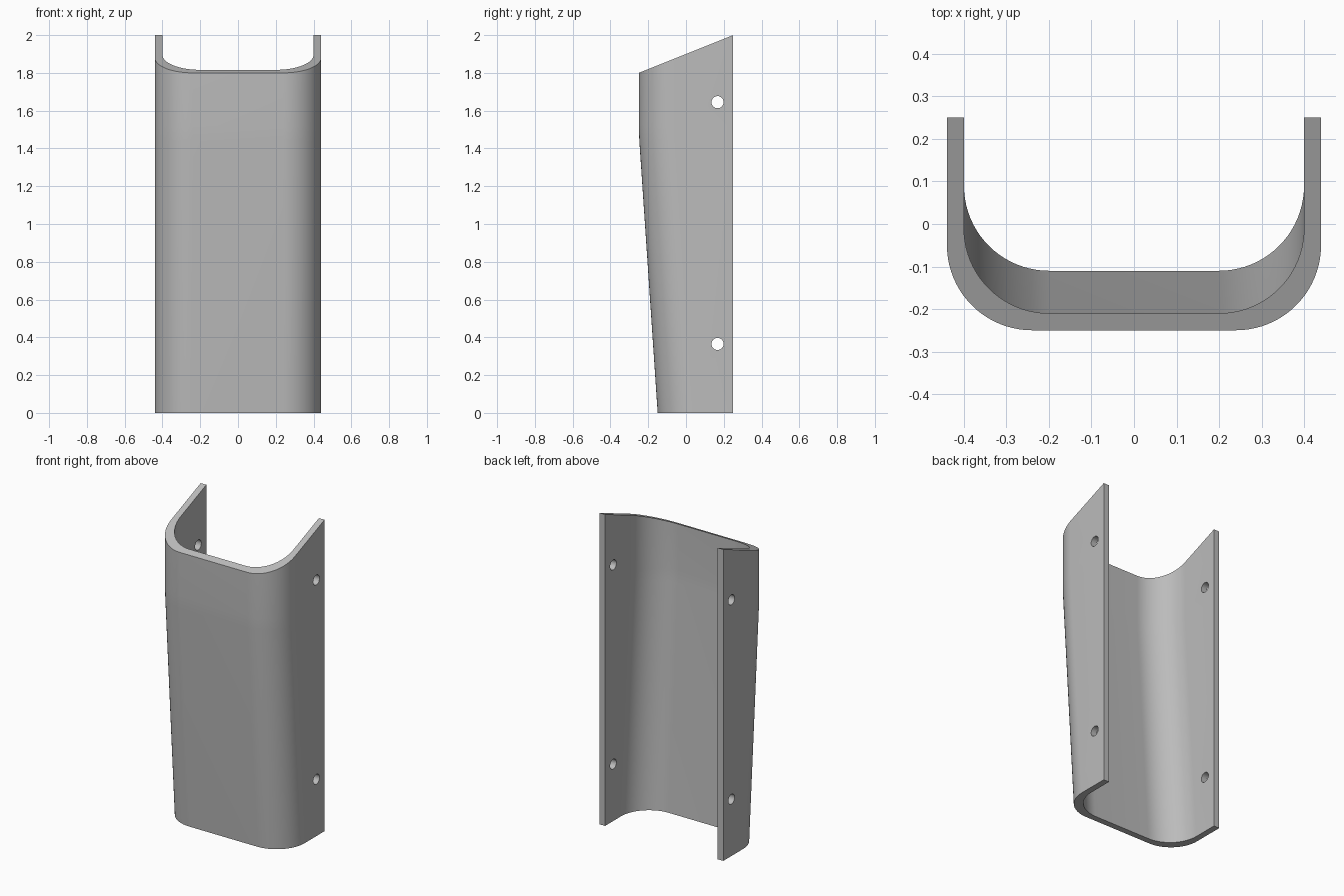
import bpy, bmesh, math

cube = bpy.data.objects.get("Cube")
if cube:
    bpy.data.objects.remove(cube)

grey = bpy.data.materials.new("plain grey")
grey.use_nodes = True
colour = (0.5, 0.5, 0.5, 1)
grey.diffuse_color = colour
grey.node_tree.nodes["Principled BSDF"].inputs["Base Color"].default_value = colour

BACK, RADIUS, STEPS = 0.25, 0.2, 20


def u_profile(half, front):
    """U-shaped line from the left back edge, round the front, to the right back edge."""
    arc = []
    for i in range(STEPS + 1):
        a = i / STEPS * math.pi / 2
        arc.append((half - RADIUS + RADIUS * math.cos(a),
                    front + RADIUS - RADIUS * math.sin(a)))
    side = [(half, BACK)] + arc
    return side + [(-x, y) for x, y in reversed(side)]


def section(front):
    """Closed wall section: outer line, then inner line reversed."""
    return u_profile(0.44, front) + u_profile(0.40, front + 0.04)[::-1]


def sloped_top(y):
    return 1.8 + 0.4 * (y + 0.25)


# Channel cover: tapered below, straight above, cut by a sloping top
bm = bmesh.new()
rings = []
for front, z in ((-0.15, 0), (-0.247, 1.44), (-0.25, 1.52), (-0.25, None)):
    rings.append([bm.verts.new((x, y, sloped_top(y) if z is None else z))
                  for x, y in section(front)])
n = len(rings[0])
for low, high in zip(rings, rings[1:]):
    for i in range(n):
        j = (i + 1) % n
        bm.faces.new((low[i], low[j], high[j], high[i]))
for ring in (rings[0], rings[-1]):
    for i in range(n // 2 - 1):
        bm.faces.new((ring[i], ring[i + 1], ring[n - 2 - i], ring[n - 1 - i]))
bmesh.ops.recalc_face_normals(bm, faces=bm.faces)
mesh = bpy.data.meshes.new("channel_cover")
bm.to_mesh(mesh)
bm.free()
mesh.materials.append(grey)
cover = bpy.data.objects.new("channel_cover", mesh)
bpy.context.collection.objects.link(cover)

# Screw holes through both side walls
for z in (0.365, 1.645):
    bpy.ops.mesh.primitive_cylinder_add(vertices=32, radius=0.032, depth=1.2,
                                        location=(0, 0.167, z),
                                        rotation=(0, math.pi / 2, 0))
    cutter = bpy.context.object
    cutter.name = "hole_cutter"
    cutter.hide_render = True
    cutter.data.materials.append(grey)
    cut = cover.modifiers.new("screw_hole", 'BOOLEAN')
    cut.operation = 'DIFFERENCE'
    cut.solver = 'EXACT'
    cut.object = cutter
    bpy.context.view_layer.objects.active = cover
    bpy.ops.object.modifier_apply(modifier=cut.name)
    bpy.data.objects.remove(cutter)

bpy.ops.object.select_all(action='DESELECT')
cover.select_set(True)
bpy.context.view_layer.objects.active = cover
bpy.ops.object.shade_smooth_by_angle(angle=math.radians(30))
